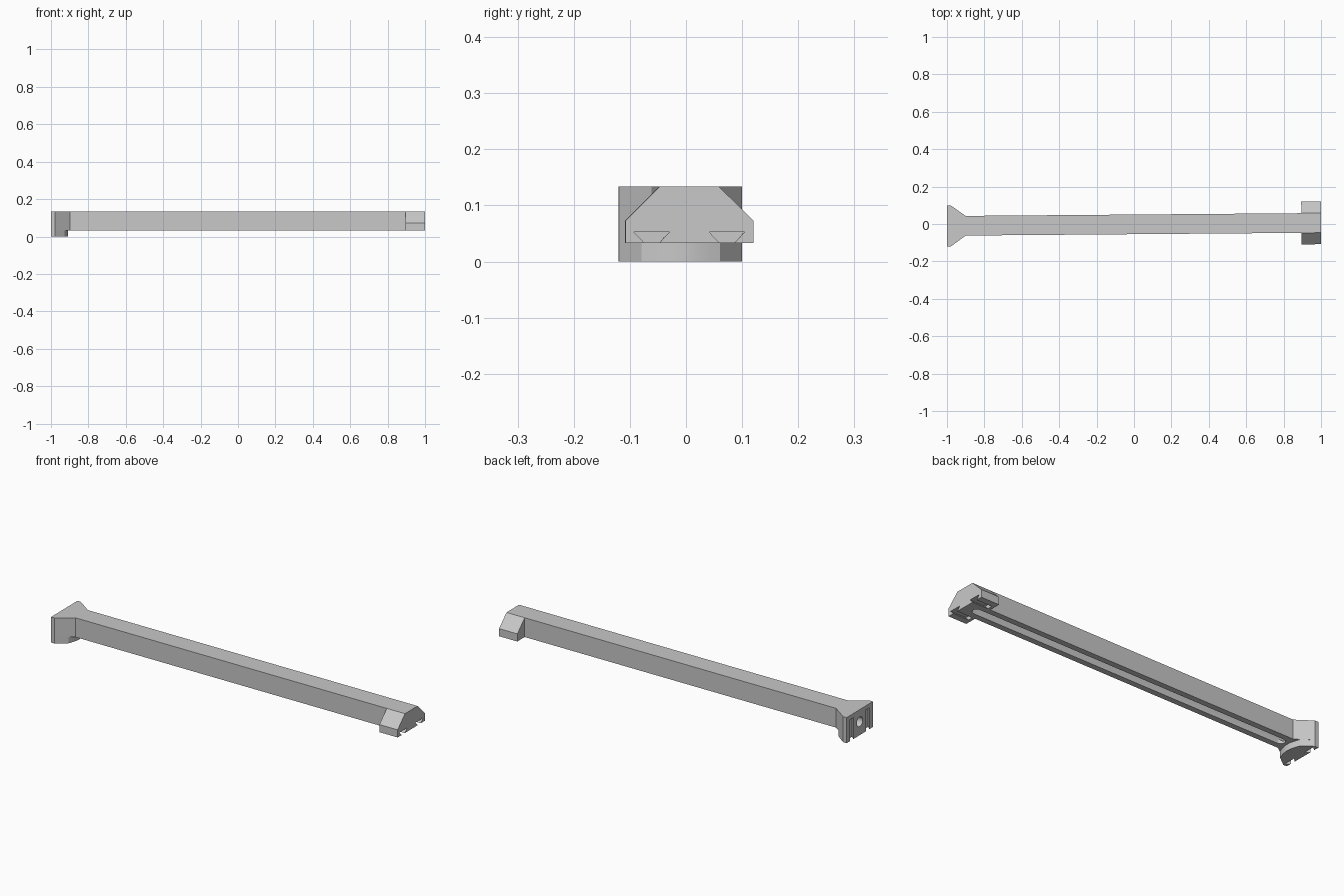
import bpy
import math
from mathutils import Matrix, Vector
import bmesh

cube = bpy.data.objects.get("Cube")
if cube:
    bpy.data.objects.remove(cube, do_unlink=True)

grey = bpy.data.materials.new("plain grey")
grey.use_nodes = True
grey.diffuse_color = (0.58, 0.58, 0.58, 1)
grey.node_tree.nodes["Principled BSDF"].inputs["Base Color"].default_value = (0.58, 0.58, 0.58, 1)

BOTTOM, TOP = 0.033, 0.134
HALF = 0.0525          # half width of the beam
FLARE = 0.11           # half width of the flared end
HEAD = 0.114           # half width of the head
SLOT_Y = 0.067         # dovetail offset from the centre line


def prism(name, profile, axis, low, high):
    """Extrude a closed 2D profile: axis z uses (x, y), axis x uses (y, z)."""
    place = (lambda a, b, t: (a, b, t)) if axis == "z" else (lambda a, b, t: (t, a, b))
    bm = bmesh.new()
    face = bm.faces.new([bm.verts.new(place(a, b, low)) for a, b in profile])
    new = bmesh.ops.extrude_face_region(bm, geom=[face])["geom"]
    shift = Vector(place(0, 0, high - low))
    bmesh.ops.translate(bm, vec=shift, verts=[g for g in new if isinstance(g, bmesh.types.BMVert)])
    bmesh.ops.recalc_face_normals(bm, faces=bm.faces)
    mesh = bpy.data.meshes.new(name)
    bm.to_mesh(mesh)
    bm.free()
    mesh.materials.append(grey)
    obj = bpy.data.objects.new(name, mesh)
    bpy.context.collection.objects.link(obj)
    return obj


def arc(cx, cy, r, start, end, steps=16):
    angles = [math.radians(start + (end - start) * i / steps) for i in range(steps + 1)]
    return [(cx + r * math.cos(a), cy + r * math.sin(a)) for a in angles]


def mirrored(half):
    """Close a profile by mirroring its points across the second coordinate."""
    return half + [(a, -b) for a, b in reversed(half)]


def combine(target, tool, operation):
    mod = target.modifiers.new("combine", "BOOLEAN")
    mod.operation = operation
    mod.solver = "EXACT"
    mod.object = tool
    bpy.context.view_layer.objects.active = target
    bpy.ops.object.modifier_apply(modifier=mod.name)
    bpy.data.objects.remove(tool, do_unlink=True)


# Long bar with the flared end
beam = prism("support_beam", mirrored([(-1, FLARE), (-0.98, FLARE), (-0.9, HALF), (1, HALF)]),
             "z", BOTTOM, TOP)

# Foot below the flare, with a bowed inner face
bow = [(-0.927 + 0.017 * math.cos(t * math.pi / 2), 0.07 * t)
       for t in [1 - i / 8 for i in range(8)]]
foot = prism("foot", mirrored([(-1, FLARE), (-0.98, FLARE)] + bow), "z", 0, BOTTOM + 0.02)
combine(beam, foot, "UNION")

# Wide head with chamfered shoulders
shoulder = 0.073
head = prism("head", [(-HEAD, BOTTOM), (HEAD, BOTTOM), (HEAD, shoulder), (HALF, TOP),
                      (-HALF, TOP), (-HEAD, shoulder)], "x", 0.895, 1)
combine(beam, head, "UNION")

# Round-ended channel along the underside
channel = prism("channel_cutter", arc(0.93, 0, 0.022, -90, 90) + arc(-0.87, 0, 0.022, 90, 270),
                "z", -0.05, 0.095)
combine(beam, channel, "DIFFERENCE")

# Bolt hole in the flared end
hole = prism("hole_cutter", arc(0, 0.07, 0.025, 0, 345, 23), "x", -1.05, -0.87)
combine(beam, hole, "DIFFERENCE")

# Dovetail slots in both ends
for side in (-1, 1):
    y = side * SLOT_Y
    mouth, inner, depth = 0.013, 0.032, 0.02
    dovetail = [(-mouth, -0.02), (mouth, -0.02), (mouth, 0), (inner, depth), (-inner, depth), (-mouth, 0)]
    upright = prism("upright_slot_cutter", [(-1 + d, y + w) for w, d in dovetail], "z", -0.05, 0.112)
    combine(beam, upright, "DIFFERENCE")
    level = prism("level_slot_cutter", [(y + w, BOTTOM + d) for w, d in dovetail], "x", 0.91, 1.05)
    combine(beam, level, "DIFFERENCE")

# The bar sits slightly askew
beam.data.transform(Matrix.Translation((0, -0.002, 0)) @ Matrix.Rotation(0.008, 4, "Z"))
beam.data.update()

bpy.ops.object.select_all(action="DESELECT")
beam.select_set(True)
bpy.context.view_layer.objects.active = beam
bpy.ops.object.shade_smooth_by_angle(angle=math.radians(25))
